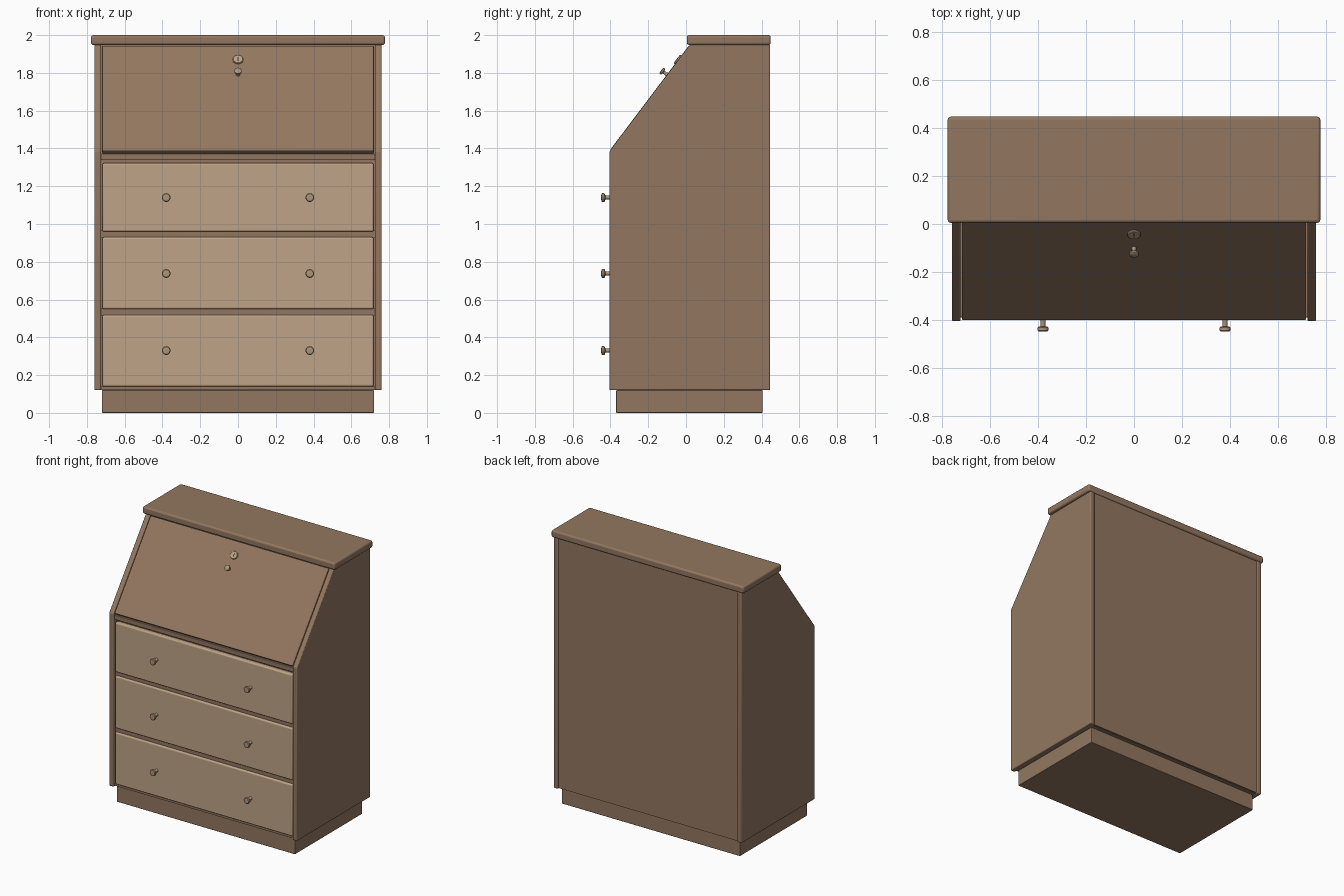
import bpy, bmesh, math
from mathutils import Vector, Matrix

if "Cube" in bpy.data.objects:
    bpy.data.objects.remove(bpy.data.objects["Cube"])


def material(name, colour):
    m = bpy.data.materials.new(name)
    m.use_nodes = True
    rgba = (*colour, 1)
    m.diffuse_color = rgba
    m.node_tree.nodes["Principled BSDF"].inputs["Base Color"].default_value = rgba
    return m


BROWN = material("brown wood", (0.29, 0.185, 0.118))
LIGHT = material("light wood", (0.52, 0.37, 0.245))
KNOB = material("knob wood", (0.42, 0.30, 0.19))
DARK = material("dark slot", (0.06, 0.04, 0.025))


def finish(name, bm, mat, bevel=0, segments=3):
    bmesh.ops.recalc_face_normals(bm, faces=bm.faces)
    mesh = bpy.data.meshes.new(name)
    bm.to_mesh(mesh)
    bm.free()
    mesh.materials.append(mat)
    ob = bpy.data.objects.new(name, mesh)
    bpy.context.collection.objects.link(ob)
    if bevel:
        mod = ob.modifiers.new("rounded edges", 'BEVEL')
        mod.width = bevel
        mod.segments = segments
    bpy.ops.object.select_all(action='DESELECT')
    ob.select_set(True)
    bpy.context.view_layer.objects.active = ob
    bpy.ops.object.shade_smooth_by_angle(angle=math.radians(35))
    return ob


def prism(name, profile, x0, x1, mat, bevel=0):
    """Extrude a side profile of (y, z) points across the width."""
    bm = bmesh.new()
    face = bm.faces.new([bm.verts.new((x0, y, z)) for y, z in profile])
    out = bmesh.ops.extrude_face_region(bm, geom=[face])
    moved = [v for v in out["geom"] if isinstance(v, bmesh.types.BMVert)]
    bmesh.ops.translate(bm, verts=moved, vec=(x1 - x0, 0, 0))
    return finish(name, bm, mat, bevel)


def box(name, half_x, y0, y1, z0, z1, mat, bevel=0):
    return prism(name, [(y0, z0), (y1, z0), (y1, z1), (y0, z1)], -half_x, half_x, mat, bevel)


def turned(name, profile, base, outward, mat):
    """Turn a (radius, height) profile about an axis pointing outward."""
    bm = bmesh.new()
    verts = [bm.verts.new((r, 0, h)) for r, h in profile]
    edges = [bm.edges.new(pair) for pair in zip(verts, verts[1:])]
    bmesh.ops.spin(bm, geom=verts + edges, cent=(0, 0, 0), axis=(0, 0, 1),
                   angle=math.tau, steps=24)
    bmesh.ops.remove_doubles(bm, verts=bm.verts, dist=0.0001)
    turn = Vector(outward).to_track_quat('Z', 'Y').to_matrix().to_4x4()
    bm.transform(Matrix.Translation(base) @ turn)
    return finish(name, bm, mat)


# Side panels with the sloping front
low, high = Vector((-0.405, 1.385)), Vector((0.02, 1.948))
side = [(-0.405, 0.12), (0.445, 0.12), (0.445, 1.95), tuple(high), tuple(low)]
for label, sign in (("left", 1), ("right", -1)):
    prism(label + "_side", side, sign * 0.724, sign * 0.76, BROWN, 0.006)

# Top board, plinth and back
box("top_board", 0.778, 0.005, 0.448, 1.948, 2.0, BROWN, 0.012)
box("plinth", 0.72, -0.37, 0.405, 0.0, 0.12, BROWN, 0.004)
box("back_panel", 0.726, 0.42, 0.437, 0.125, 1.95, BROWN)

# Horizontal boards between the drawers
box("bottom_board", 0.726, -0.385, 0.425, 0.122, 0.14, BROWN)
for i, z in enumerate((0.535, 0.945)):
    box(f"drawer_rail_{i + 1}", 0.726, -0.38, 0.425, z - 0.02, z + 0.02, BROWN)
box("desk_floor", 0.726, -0.39, 0.425, 1.338, 1.372, BROWN, 0.004)
box("drawer_space_back", 0.726, -0.365, -0.345, 0.13, 1.345, BROWN)

# Drawers, each with two turned knobs
knob = [(0, 0), (0.013, 0), (0.010, 0.012), (0.010, 0.032), (0.019, 0.034),
        (0.023, 0.038), (0.023, 0.049), (0.019, 0.053), (0, 0.055)]
drawers = ((0.14, 0.518, 0.33), (0.55, 0.93, 0.738), (0.96, 1.322, 1.14))
for i, (z0, z1, knob_z) in enumerate(drawers):
    box(f"drawer_front_{i + 1}", 0.718, -0.397, -0.36, z0, z1, LIGHT, 0.009)
    for label, x in (("left", 0.38), ("right", -0.38)):
        turned(f"drawer_{i + 1}_{label}_knob", knob, (x, -0.395, knob_z), (0, -1, 0), KNOB)

# Sloping writing lid
along = (high - low).normalized()
out = Vector((-along.y, along.x))
corners = [low + along * 0.006 + out * 0.002, high - along * 0.004 + out * 0.002,
           high - along * 0.004 - out * 0.03, low + along * 0.006 - out * 0.03]
prism("writing_lid", [tuple(c) for c in corners], -0.719, 0.719, BROWN, 0.006)


def on_lid(z, lift=0.002):
    p = low + (high - low) * ((z - low.y) / (high.y - low.y)) + out * lift
    return Vector((0, p.x, p.y))


# Lid knob and lock plate
normal = (0, out.x, out.y)
turned("lid_knob", [(r * 0.85, h * 0.7) for r, h in knob], on_lid(1.79), normal, KNOB)
turned("lock_plate", [(0, 0), (0.028, 0), (0.028, 0.005), (0.025, 0.008), (0, 0.008)],
       on_lid(1.868), normal, LIGHT)
centre = on_lid(1.868, 0.0105).yz
slot = [centre + along * a + out * b for a, b in
        ((-0.013, -0.002), (0.013, -0.002), (0.013, 0), (-0.013, 0))]
prism("key_slot", [tuple(p) for p in slot], -0.003, 0.003, DARK)
